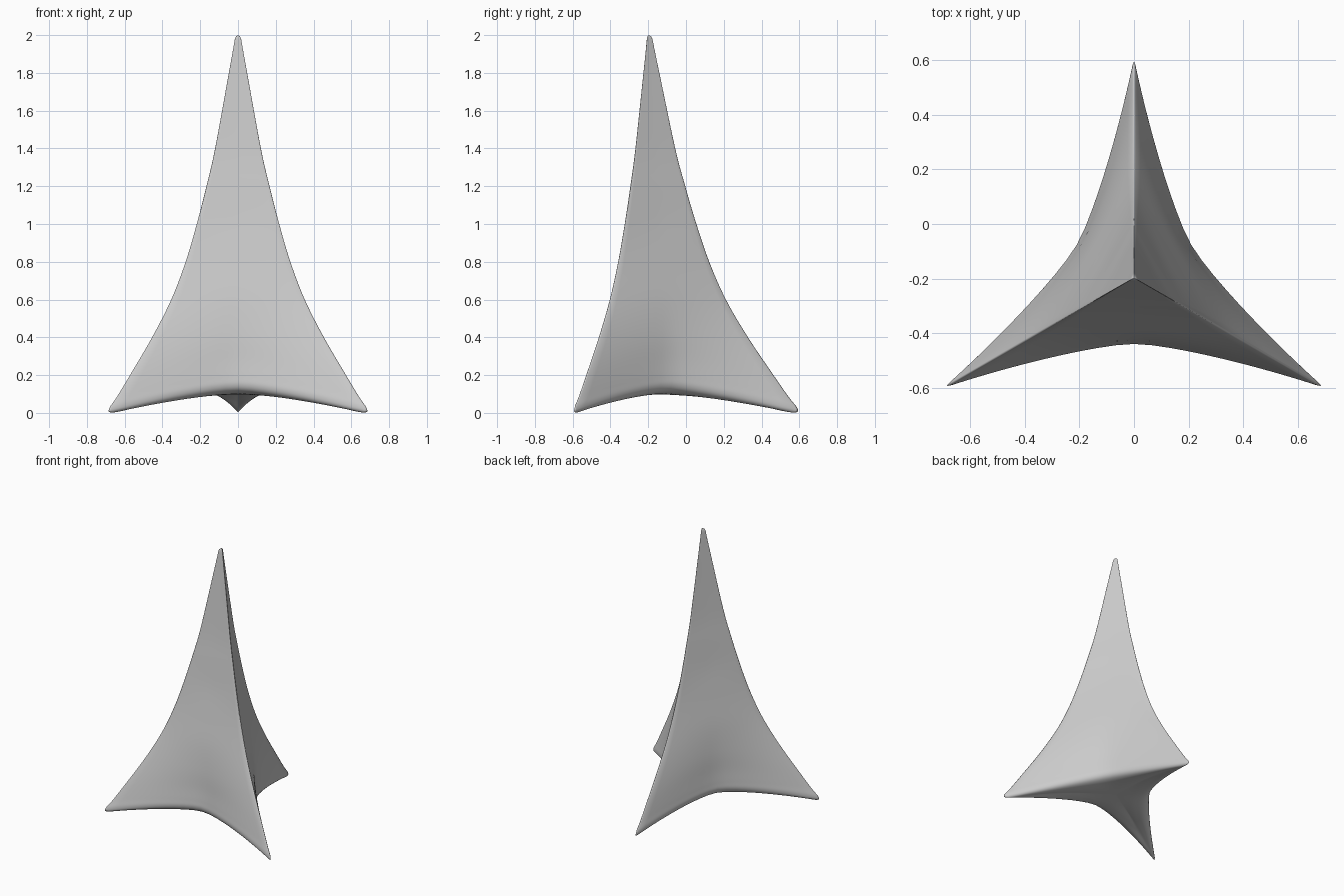
import bpy, bmesh, math
from mathutils import Vector

if "Cube" in bpy.data.objects:
    bpy.data.objects.remove(bpy.data.objects["Cube"])

CY = -0.197          # axis of the three-fold spire
STEPS, N = 6, 20     # samples per key interval, samples per face

# (ridge radius, ridge z, face-middle radius, face-middle z), tip -> foot -> underside
KEYS = [
    (0, 2.0, 0, 2.0), (.017, 1.985, .009, 1.985), (.031, 1.92, .016, 1.92),
    (.056, 1.8, .028, 1.8), (.14, 1.4, .07, 1.4), (.193, 1.2, .097, 1.2),
    (.252, 1.0, .125, 1.0), (.32, .8, .162, .8), (.408, .6, .200, .6),
    (.525, .4, .222, .42), (.66, .2, .230, .28), (.74, .085, .236, .2),
    (.786, .026, .237, .155), (.780, .003, .222, .125), (.70, .012, .19, .108),
    (.50, .058, .14, .1), (.25, .092, .08, .098), (0, .1, 0, .1)]


def spline(keys):
    """Catmull-Rom through the key rows."""
    k = [Vector(r) for r in keys]
    for i in range(len(k) - 1):
        a, b, c, d = k[max(i - 1, 0)], k[i], k[i + 1], k[min(i + 2, len(k) - 1)]
        for s in range(STEPS):
            t = s / STEPS
            yield 0.5 * (2 * b + (c - a) * t + (2 * a - 5 * b + 4 * c - d) * t * t
                         + (3 * b - a - 3 * c + d) * t ** 3)


def section(R, zr, r, zv):
    """Closed three-cornered loop with slightly rounded corners and bowed sides."""
    pts = []
    for k in range(3):
        a = math.radians(90 + 120 * k)
        c0, m = Vector((math.cos(a), math.sin(a))), a + math.pi / 3
        mid = Vector((math.cos(m), math.sin(m)))
        side = Vector((-mid.y, mid.x))
        pts.append((c0.x * R, c0.y * R + CY, zr))
        Rc = R * 1.012
        for j in range(N + 1):
            u = -0.97 + 1.94 * j / N
            w = 1 - (u * u + 0.004) ** 0.675
            p = side * (u * Rc * math.sin(math.pi / 3)) + mid * (Rc / 2 + (r - Rc / 2) * w)
            pts.append((p.x, p.y + CY, zr + (zv - zr) * w))
    return pts


# spire body
bm = bmesh.new()
rows = list(spline(KEYS))[1:]
loops = [[bm.verts.new(p) for p in section(*row)] for row in rows]
n = len(loops[0])
for a, b in zip(loops, loops[1:]):
    for i in range(n):
        j = (i + 1) % n
        bm.faces.new((a[i], b[i], b[j], a[j]))
for loop, z in ((loops[0], KEYS[0][1]), (loops[-1], KEYS[-1][1])):
    tip = bm.verts.new((0, CY, z))
    for i in range(n):
        bm.faces.new((tip, loop[i], loop[(i + 1) % n]))
bmesh.ops.recalc_face_normals(bm, faces=bm.faces)
for f in bm.faces:
    f.smooth = True
mesh = bpy.data.meshes.new("three_footed_spire")
bm.to_mesh(mesh)
bm.free()
bpy.context.collection.objects.link(bpy.data.objects.new("three_footed_spire", mesh))
